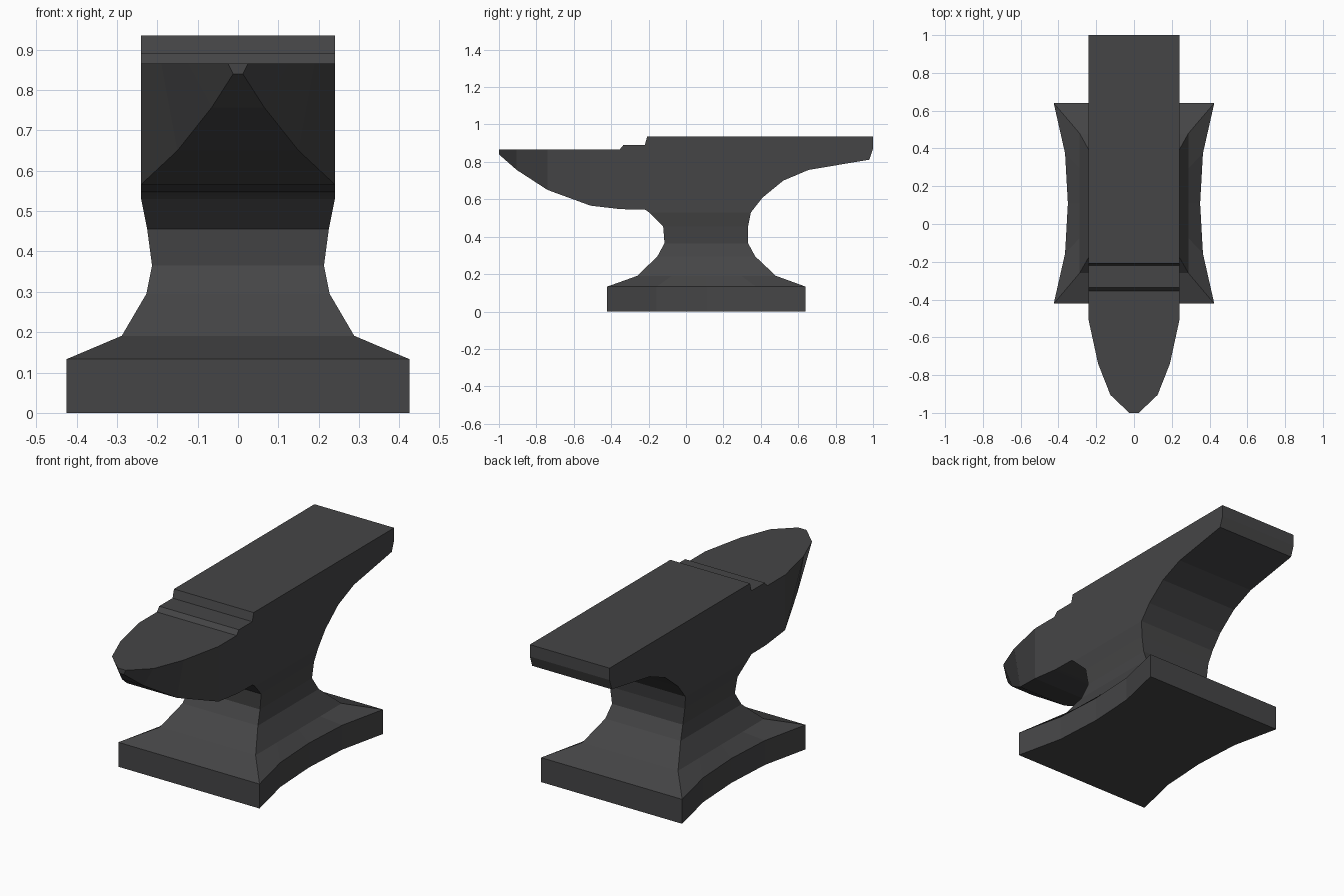
import bpy, bmesh

if "Cube" in bpy.data.objects:
    bpy.data.objects.remove(bpy.data.objects["Cube"])

iron = bpy.data.materials.new("dark iron")
iron.diffuse_color = (0.06, 0.06, 0.062, 1)
iron.use_nodes = True
iron.node_tree.nodes["Principled BSDF"].inputs["Base Color"].default_value = iron.diffuse_color


def loft(name, rings, skip=None, cap_start=True, cap_end=True):
    """Bridge closed rings of points into a flat-shaded object."""
    bm = bmesh.new()
    loops = [[bm.verts.new(p) for p in ring] for ring in rings]
    n = len(loops[0])
    for i, (a, b) in enumerate(zip(loops, loops[1:])):
        for k in range(n):
            if skip and skip(i, k):
                continue
            j = (k + 1) % n
            bm.faces.new((a[k], a[j], b[j], b[k]))
    if cap_start:
        bm.faces.new(loops[0])
    if cap_end:
        bm.faces.new(loops[-1])
    bmesh.ops.recalc_face_normals(bm, faces=bm.faces)
    me = bpy.data.meshes.new(name)
    bm.to_mesh(me)
    bm.free()
    me.materials.append(iron)
    ob = bpy.data.objects.new(name, me)
    bpy.context.collection.objects.link(ob)
    return ob


# Horn, step, face and heel: sections along y (y, z low, z high, half width low, high)
W = 0.24
stations = [
    (-1.0, 0.84, 0.866, 0.012, 0.025), (-0.905, 0.757, 0.866, 0.065, 0.125),
    (-0.74, 0.65, 0.866, 0.15, 0.19), (-0.51, 0.566, 0.866, W, W),
    (-0.355, 0.548, 0.866, W, W), (-0.335, 0.547, 0.89, W, W),
    (-0.22, 0.545, 0.89, W, W), (-0.208, 0.538, 0.935, W, W),
    (-0.198, 0.53, 0.935, W, W), (0.347, 0.53, 0.935, W, W),
    (0.41, 0.61, 0.935, W, W), (0.52, 0.70, 0.935, W, W),
    (0.655, 0.757, 0.935, W, W), (0.98, 0.812, 0.935, W, W),
    (1.0, 0.87, 0.935, W, W)]
sections = [[(-b, y, z0), (b, y, z0), (t, y, z1), (-t, y, z1)]
            for y, z0, z1, b, t in stations]
# the underside over the waist stays open
loft("anvil_body", sections, skip=lambda i, k: i == 8 and k == 0)

# Waist and foot: levels (z, y front, y back, corner half width, side hollow)
levels = [
    (0.0, -0.422, 0.64, 0.425, 0.075), (0.133, -0.422, 0.64, 0.425, 0.075),
    (0.191, -0.26, 0.48, 0.288, 0), (0.295, -0.153, 0.37, 0.227, 0),
    (0.365, -0.115, 0.332, 0.213, 0), (0.455, -0.122, 0.332, 0.225, 0),
    (0.53, -0.198, 0.347, W, 0)]
bow = (0, 0.8, 1, 0.8, 0)          # inward curve of the long sides


def level_ring(z, y0, y1, w, hollow):
    right = [(w - hollow * c, y0 + (y1 - y0) * i / 4, z) for i, c in enumerate(bow)]
    return right + [(-x, y, z) for x, y, z in reversed(right)]


loft("anvil_waist_and_foot", [level_ring(*l) for l in levels], cap_end=False)
